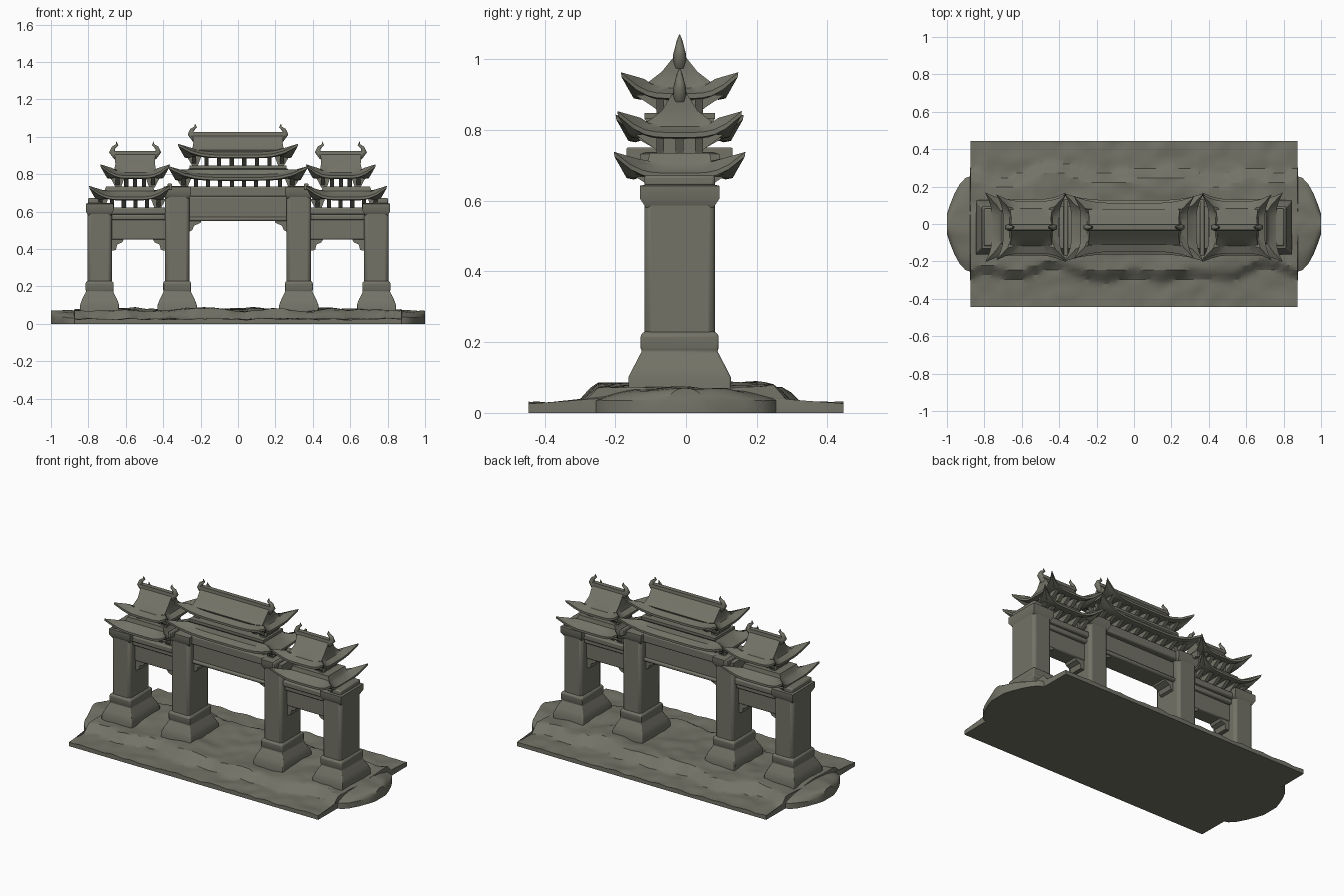
import bpy, bmesh, math
from mathutils import Vector, noise

if "Cube" in bpy.data.objects:
    bpy.data.objects.remove(bpy.data.objects["Cube"], do_unlink=True)

stone = bpy.data.materials.new("weathered_stone")
stone.use_nodes = True
COLOUR = (0.17, 0.17, 0.135, 1)
stone.diffuse_color = COLOUR
stone.node_tree.nodes["Principled BSDF"].inputs["Base Color"].default_value = COLOUR

YC = -0.018  # depth centre of the gate


def finish(name, bm, angle=35):
    bmesh.ops.recalc_face_normals(bm, faces=bm.faces)
    mesh = bpy.data.meshes.new(name)
    bm.to_mesh(mesh)
    bm.free()
    ob = bpy.data.objects.new(name, mesh)
    bpy.context.collection.objects.link(ob)
    mesh.materials.append(stone)
    bpy.ops.object.select_all(action="DESELECT")
    ob.select_set(True)
    bpy.context.view_layer.objects.active = ob
    bpy.ops.object.shade_smooth_by_angle(angle=math.radians(angle))
    return ob


def ring(cx, n, hx, hy, z, lift=0, ext=0):
    """Rectangular loop whose corners can rise and stretch outward."""
    pts = []
    for side in range(4):
        for i in range(n):
            t = -1 + 2 * i / n
            w = abs(t) ** 5
            e = ext * w
            u = math.copysign(e, t)
            x, y = [(hx * t + u, -hy - e), (hx + e, hy * t + u),
                    (-hx * t - u, hy + e), (-hx - e, -hy * t - u)][side]
            pts.append((cx + x, YC + y, z + lift * w))
    return pts


def loft(name, cx, rings, n=1, bevel=0):
    """Skin a stack of rectangular rings into a closed solid."""
    bm = bmesh.new()
    loops = [[bm.verts.new(p) for p in ring(cx, n, *r)] for r in rings]
    for a, b in zip(loops, loops[1:]):
        for i in range(len(a)):
            j = (i + 1) % len(a)
            bm.faces.new((a[i], a[j], b[j], b[i]))
    bm.faces.new(loops[0])
    bm.faces.new(loops[-1])
    ob = finish(name, bm)
    if bevel:
        mod = ob.modifiers.new("worn_edges", "BEVEL")
        mod.width, mod.segments = bevel, 2
    return ob


def box(name, cx, hx, hy, z0, z1, bevel=0.008):
    return loft(name, cx, [(hx, hy, z0), (hx, hy, z1)], bevel=bevel)


def prism(name, outline, axis, centre, half):
    """Extrude an outline (horizontal, z) along x or y."""
    bm = bmesh.new()
    def place(h, z, d):
        return (d, h, z) if axis == "x" else (h, d, z)
    a = [bm.verts.new(place(h, z, centre - half)) for h, z in outline]
    b = [bm.verts.new(place(h, z, centre + half)) for h, z in outline]
    for i in range(len(a)):
        j = (i + 1) % len(a)
        bm.faces.new((a[i], a[j], b[j], b[i]))
    bm.faces.new(a)
    bm.faces.new(b)
    return finish(name, bm)


def roof(name, cx, hx, hy, z, top):
    """Sweeping eaves with raised corners, closed by the given upper rings."""
    tip = 0.06
    rings = [(hx - 0.07, hy - 0.06, z + 0.012),
             (hx - 0.025, hy - 0.02, z, 0.03, 0.012),
             (hx, hy, z + 0.004, tip, 0.034),
             (hx, hy, z + 0.018, tip, 0.036),
             (hx - 0.035, hy - 0.04, z + 0.034, 0.025, 0.01)]
    return loft(name, cx, rings + top, n=12)


def eave_brackets(name, cx, hx, z0, z1, count):
    """Row of flared bracket arms plus one lengthwise set at each end."""
    arm = [(-0.05, z0), (-0.075, z0 + 0.02), (-0.125, z1), (0.125, z1),
           (0.075, z0 + 0.02), (0.05, z0)]
    for i in range(count):
        x = cx + hx * (2 * i / (count - 1) - 1)
        prism(f"{name}_{i}", [(YC + h, z) for h, z in arm], "x", x, 0.011)
    for k, y in enumerate((-0.055, 0, 0.055)):
        for s in (-1, 1):
            e = cx + s * hx
            prism(f"{name}_end_{k}_{s}",
                  [(e - s * 0.02, z0), (e + s * 0.01, z0), (e + s * 0.04, z1),
                   (e - s * 0.04, z1)], "y", YC + y, 0.011)


def horn(name, x, z, s):
    """Curled tapering finial at a ridge end."""
    cu = bpy.data.curves.new(name, "CURVE")
    cu.dimensions = "3D"
    cu.bevel_depth, cu.bevel_resolution, cu.use_fill_caps = 0.02, 1, True
    path = [(-0.01, -0.03, 1), (0.016, 0, 0.9), (0.008, 0.022, 0.6),
            (-0.012, 0.038, 0.4), (-0.008, 0.055, 0.05)]
    sp = cu.splines.new("POLY")
    sp.points.add(len(path) - 1)
    for p, (dx, dz, r) in zip(sp.points, path):
        p.co = (x + s * dx, YC, z + dz, 1)
        p.radius = r
    ob = bpy.data.objects.new(name, cu)
    bpy.context.collection.objects.link(ob)
    cu.materials.append(stone)
    bpy.ops.object.select_all(action="DESELECT")
    ob.select_set(True)
    bpy.context.view_layer.objects.active = ob
    bpy.ops.object.convert(target="MESH")


def gable_top(hx, z, ridge):
    """Concave gable rising from the eaves to a thin ridge."""
    return [(hx, 0.095, z + 0.045), (hx - 0.006, 0.05, z + 0.08),
            (hx - 0.004, 0.022, ridge - 0.025), (hx + 0.006, 0.016, ridge - 0.02),
            (hx + 0.006, 0.014, ridge)]


# Rocky ground: thin rectangular slab, rugged core, rounded ends
def half_depth(x):
    if abs(x) < 0.875:
        return 0.445
    return 0.255 - 0.2 * ((abs(x) - 0.875) / 0.125) ** 2


def ground_height(x, y, t):
    n = noise.noise(Vector((x * 5, y * 6, 0.3)))
    fine = noise.noise(Vector((x * 13, y * 13, 2)))
    edge = 0.29 + 0.09 * noise.noise(Vector((x * 3.5, math.copysign(3, y), 0)))
    k = min(1, max(0, (edge - abs(y)) / 0.05))
    h = 0.026 + 0.01 * fine + k * (0.05 + 0.018 * n)
    if abs(x) > 0.875:
        h = 0.07 - 0.035 * abs(t) ** 3 + 0.008 * fine
    return max(0.012, h)


bm = bmesh.new()
xs = [-0.874 + 1.748 * i / 70 for i in range(71)]
ends = [0.876, 0.9, 0.93, 0.96, 0.985, 1.0]
xs = [-x for x in reversed(ends)] + xs + ends
ROWS = 36
grid, floor = [], []
for x in xs:
    d = half_depth(x)
    ts = [-1 + 2 * j / ROWS for j in range(ROWS + 1)]
    grid.append([bm.verts.new((x, t * d, ground_height(x, t * d, t))) for t in ts])
    floor.append([bm.verts.new((x, s * d, 0)) for s in (-1, 1)])
for i in range(len(xs) - 1):
    a, b, fa, fb = grid[i], grid[i + 1], floor[i], floor[i + 1]
    for j in range(ROWS):
        bm.faces.new((a[j], b[j], b[j + 1], a[j + 1]))
    bm.faces.new((fa[0], fa[1], fb[1], fb[0]))
    bm.faces.new((fa[0], fb[0], b[0], a[0]))
    bm.faces.new((fa[1], a[-1], b[-1], fb[1]))
for col, f in ((grid[0], floor[0]), (grid[-1], floor[-1])):
    bm.faces.new([f[0]] + col + [f[1]])
finish("rocky_ground", bm, 28)

# Pillars on flared pedestals, with caps
for s, side in ((-1, "right"), (1, "left")):
    for x, top, place in ((0.74, 0.62, "outer"), (0.325, 0.71, "inner")):
        name = f"{side}_{place}"
        loft(name + "_pedestal", s * x,
             [(0.105, 0.145, 0.05), (0.105, 0.145, 0.1), (0.094, 0.13, 0.13),
              (0.076, 0.112, 0.165), (0.072, 0.106, 0.175), (0.075, 0.11, 0.182),
              (0.075, 0.11, 0.22), (0.066, 0.1, 0.23)], bevel=0.005)
        box(name + "_pillar", s * x, 0.065, 0.1, 0.2, top, 0.018)
        loft(name + "_pillar_cap", s * x,
             [(0.062, 0.095, top - 0.04), (0.074, 0.112, top - 0.015),
              (0.074, 0.112, top + 0.022), (0.06, 0.095, top + 0.026)])
    # Raised coping on the outer pillar
    box(f"{side}_outer_coping", s * 0.765, 0.038, 0.1, 0.64, 0.672)

    # Side bay lintels and corner brackets
    c = s * 0.532
    box(f"{side}_lower_lintel", c, 0.15, 0.05, 0.45, 0.56)
    box(f"{side}_upper_lintel", c, 0.15, 0.07, 0.555, 0.585)
    box(f"{side}_frieze", c, 0.15, 0.085, 0.585, 0.622)
    for e, d in ((0.675, -1), (0.39, 1)):
        prism(f"{side}_bay_bracket_{e}",
              [(s * (e + d * a), z) for a, z in
               ((-0.01, 0.46), (0.07, 0.46), (0.055, 0.435), (0.03, 0.425),
                (0.022, 0.395), (-0.01, 0.39))], "y", YC, 0.045)

    # Side roofs in two tiers
    c = s * 0.58
    eave_brackets(f"{side}_lower_bracket", c, 0.155, 0.615, 0.668, 6)
    roof(f"{side}_lower_roof", c, 0.18, 0.15, 0.66,
         [(0.135, 0.09, 0.71), (0.125, 0.085, 0.735)])
    c = s * 0.55
    eave_brackets(f"{side}_upper_bracket", c, 0.095, 0.73, 0.787, 5)
    roof(f"{side}_upper_roof", c, 0.15, 0.14, 0.775, gable_top(0.112, 0.775, 0.925))
    for e in (-1, 1):
        horn(f"{side}_ridge_horn_{e}", c + e * 0.108, 0.92, e)

    # Central opening corner bracket and partition beside the centre roof
    prism(f"{side}_centre_bracket",
          [(s * x, z) for x, z in ((0.27, 0.57), (0.19, 0.57), (0.2, 0.54),
                                   (0.235, 0.525), (0.245, 0.5), (0.27, 0.49))],
          "y", YC, 0.05)
    box(f"{side}_partition", s * 0.365, 0.012, 0.15, 0.715, 0.75, 0.004)

# Central lintel stack
box("centre_lintel", 0, 0.27, 0.055, 0.55, 0.68)
box("centre_lintel_lower_moulding", 0, 0.27, 0.068, 0.55, 0.572)
box("centre_frieze", 0, 0.27, 0.085, 0.68, 0.735)

# Central roofs in two tiers
eave_brackets("centre_lower_bracket", 0, 0.29, 0.73, 0.778, 10)
roof("centre_lower_roof", 0, 0.335, 0.145, 0.765,
     [(0.27, 0.095, 0.825), (0.26, 0.1, 0.832), (0.26, 0.1, 0.848)])
eave_brackets("centre_upper_bracket", 0, 0.235, 0.845, 0.898, 8)
roof("centre_upper_roof", 0, 0.285, 0.13, 0.885, gable_top(0.245, 0.885, 1.025))
for e in (-1, 1):
    horn(f"centre_ridge_horn_{e}", e * 0.238, 1.015, e)
